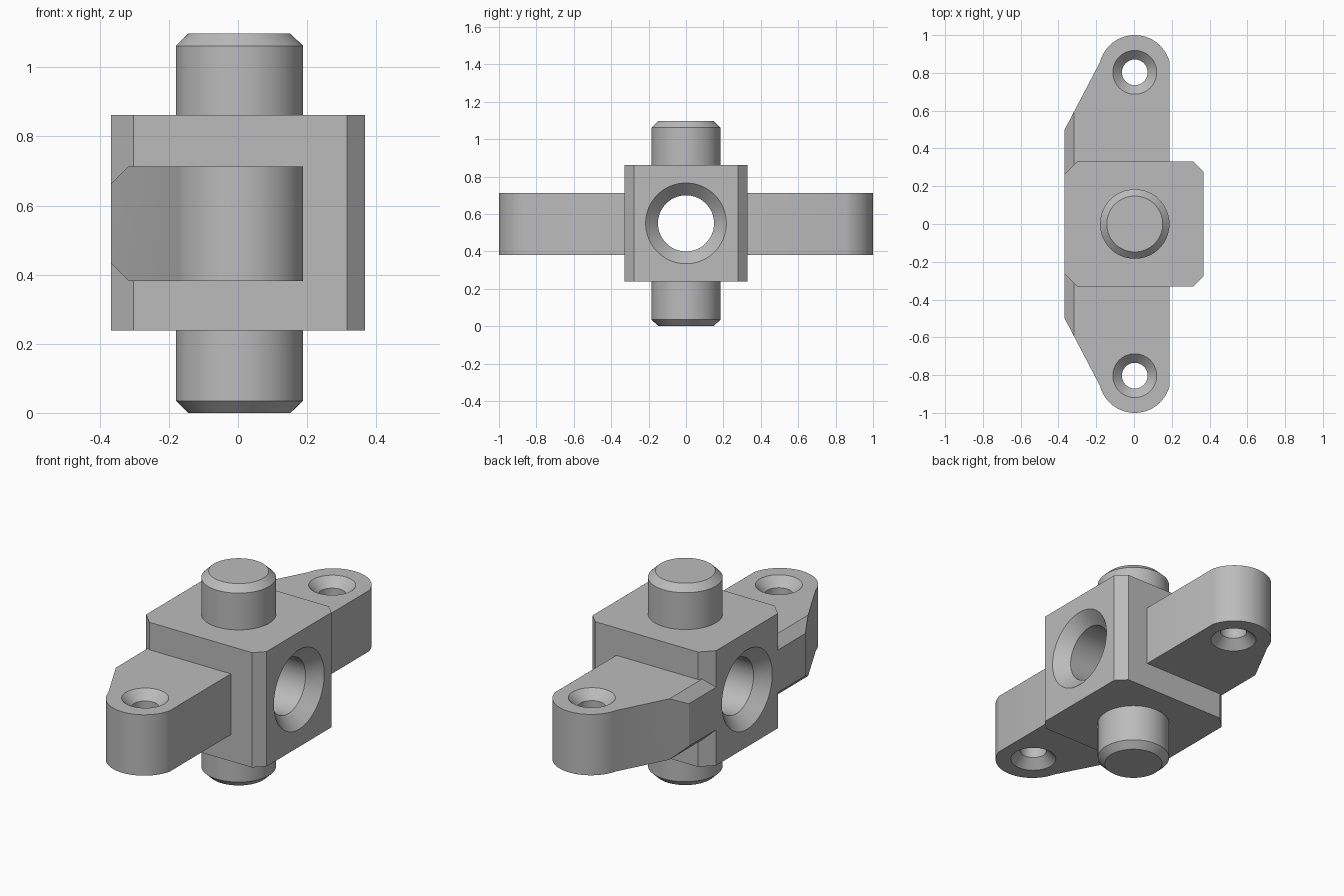
import bpy, bmesh, math
from mathutils import Vector

old = bpy.data.objects.get("Cube")
if old:
    bpy.data.objects.remove(old)

steel = bpy.data.materials.new("grey steel")
steel.use_nodes = True
GREY = (0.5, 0.5, 0.5, 1)
steel.diffuse_color = GREY
steel.node_tree.nodes["Principled BSDF"].inputs["Base Color"].default_value = GREY

MID = 0.55      # height of the bore and the arms
AXIS = 0.004    # x of pins and screw holes


def make(name, bm):
    bmesh.ops.recalc_face_normals(bm, faces=bm.faces)
    mesh = bpy.data.meshes.new(name)
    bm.to_mesh(mesh)
    bm.free()
    mesh.materials.append(steel)
    ob = bpy.data.objects.new(name, mesh)
    bpy.context.collection.objects.link(ob)
    return ob


def prism(outline, z0, z1):
    bm = bmesh.new()
    face = bm.faces.new([bm.verts.new((x, y, z0)) for x, y in outline])
    res = bmesh.ops.extrude_face_region(bm, geom=[face])
    verts = [v for v in res["geom"] if isinstance(v, bmesh.types.BMVert)]
    bmesh.ops.translate(bm, verts=verts, vec=(0, 0, z1 - z0))
    return bm


def lathe(name, profile, steps=64):
    """Closed solid turned about z from (radius, height) pairs."""
    bm = bmesh.new()
    rings = []
    for r, z in profile:
        rings.append([bm.verts.new((r * math.cos(a), r * math.sin(a), z))
                      for a in (2 * math.pi * i / steps for i in range(steps))])
    for a, b in zip(rings, rings[1:]):
        for i in range(steps):
            j = (i + 1) % steps
            bm.faces.new((a[i], a[j], b[j], b[i]))
    bm.faces.new(rings[0])
    bm.faces.new(rings[-1])
    return make(name, bm)


def activate(ob):
    bpy.ops.object.select_all(action="DESELECT")
    ob.select_set(True)
    bpy.context.view_layer.objects.active = ob


def drill(ob, radius, sink, half, location, rotation=(0, 0, 0)):
    """Through hole countersunk at both ends."""
    e = 0.02
    cutter = lathe("drill_cutter", [(radius + sink + e, -half - e), (radius, sink - half),
                                    (radius, half - sink), (radius + sink + e, half + e)])
    cutter.location, cutter.rotation_euler = location, rotation
    cutter.hide_render = True
    mod = ob.modifiers.new("hole", "BOOLEAN")
    mod.operation, mod.solver, mod.object = "DIFFERENCE", "EXACT", cutter
    activate(ob)
    bpy.ops.object.modifier_apply(modifier=mod.name)
    bpy.data.objects.remove(cutter)


def smooth(ob):
    activate(ob)
    bpy.ops.object.shade_smooth_by_angle(angle=math.radians(25))


# Centre block with chamfered upright edges and a cross bore
X, Y, CL, CR = 0.367, 0.33, 0.065, 0.052
half = [(X - CR, Y), (-X + CL, Y), (-X, Y - CL)]
outline = [(X, Y - CR)] + half + [(x, -y) for x, y in reversed(half)] + [(X, CR - Y)]
block = make("centre_block", prism(outline, 0.238, 0.862))
drill(block, 0.15, 0.066, X, (0, 0, MID), (0, math.pi / 2, 0))
smooth(block)

# Mounting arms: rounded tip, sloped side, chamfered long edges
R, TIP, SIDE = 0.19, 0.81, 0.184
start = math.acos(SIDE / R)
arc = [(AXIS + R * math.cos(a), TIP + R * math.sin(a))
       for a in (start + (math.pi - 2 * start) * i / 24 for i in range(25))]
low = Y - CL
bm = prism([(-X, low), (AXIS + SIDE, low)] + arc + [(-X, 0.5)], 0.382, 0.713)
for s, z in ((1, 0.713), (-1, 0.382)):
    cut = bmesh.ops.bisect_plane(
        bm, geom=bm.verts[:] + bm.edges[:] + bm.faces[:], dist=1e-5,
        plane_co=(-X, 0, z - s * 0.05), plane_no=Vector((-1, 0, s)), clear_outer=True)
    edges = [g for g in cut["geom_cut"] if isinstance(g, bmesh.types.BMEdge)]
    bmesh.ops.edgenet_fill(bm, edges=edges)
arm = make("mounting_arms", bm)
drill(arm, 0.068, 0.048, 0.1655, (AXIS, 0.803, 0.5475))
mirror = arm.modifiers.new("mirror", "MIRROR")
mirror.use_axis = (False, True, False)
mirror.use_mirror_merge = False
activate(arm)
bpy.ops.object.modifier_apply(modifier=mirror.name)
smooth(arm)

# Chamfered pins above and below
for name, tip, root in (("lower_pin", 0, 0.28), ("upper_pin", 1.097, 0.82)):
    s = 1 if root > tip else -1
    pin = lathe(name, [(0.148, tip), (0.184, tip + s * 0.035), (0.184, root)])
    pin.location.x = AXIS
    smooth(pin)
